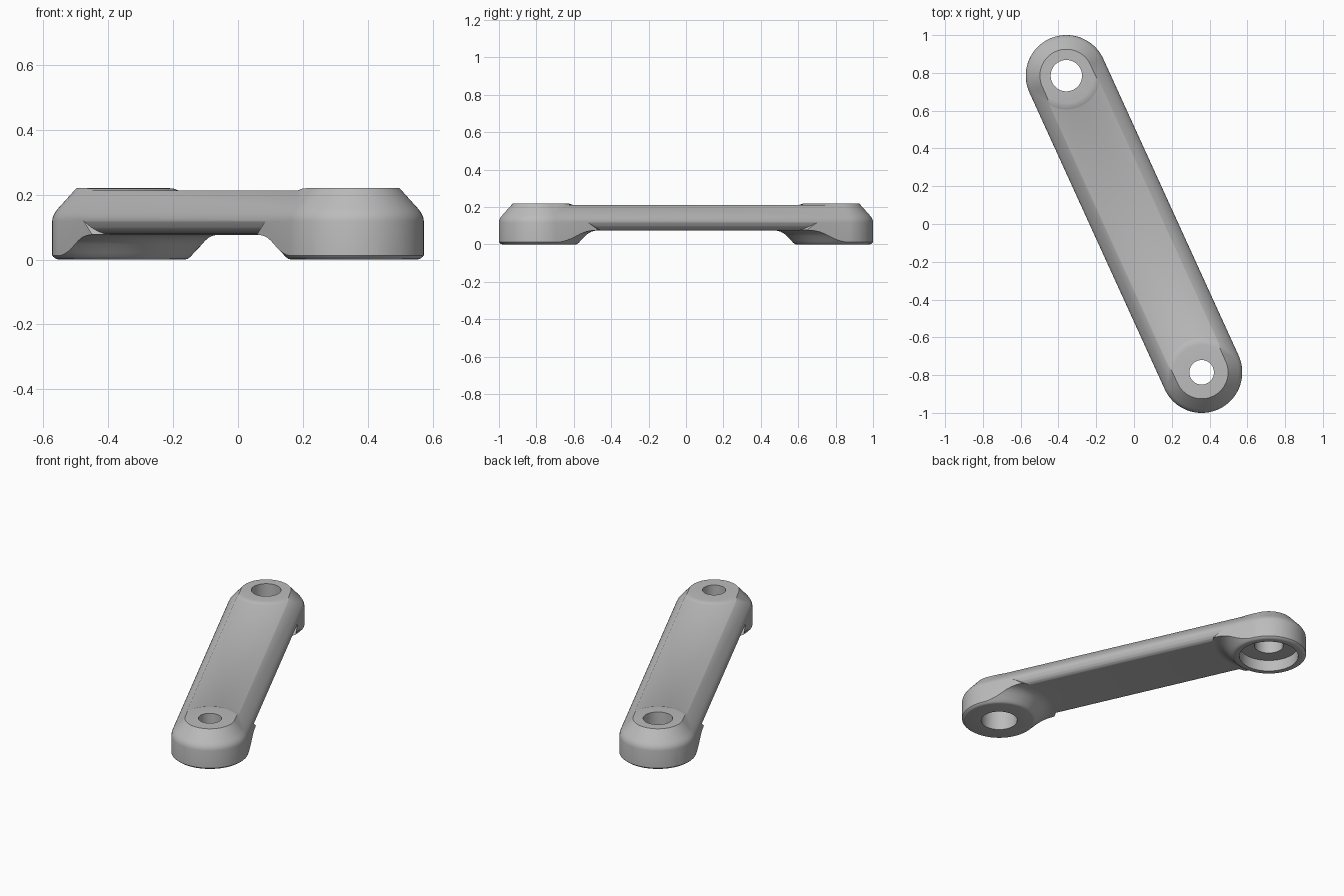
import bpy
import bmesh
import math

cube = bpy.data.objects.get("Cube")
if cube:
    bpy.data.objects.remove(cube, do_unlink=True)

HALF = 0.863                      # half the distance between the two bores
ANGLE = math.atan2(0.358, 0.785)  # lean of the arm seen from above
SEG = 40                          # segments per half circle


def loft(name, profile, half=0.0, y=0.0):
    """Stack rounded-slot outlines (radius, z); half = 0 gives a turned part."""
    bm = bmesh.new()
    rings = []
    for r, z in profile:
        ring = []
        for side in (1, -1):
            count = SEG + 1 if half else SEG
            for i in range(count):
                a = math.pi * i / SEG + (0 if side > 0 else math.pi)
                ring.append(bm.verts.new((r * math.cos(a), y + side * half + r * math.sin(a), z)))
        rings.append(ring)
    n = len(rings[0])
    for low, high in zip(rings, rings[1:]):
        for i in range(n):
            j = (i + 1) % n
            bm.faces.new((low[i], low[j], high[j], high[i]))
    bm.faces.new(rings[0][::-1])
    bm.faces.new(rings[-1])
    mesh = bpy.data.meshes.new(name)
    bm.to_mesh(mesh)
    bm.free()
    obj = bpy.data.objects.new(name, mesh)
    bpy.context.collection.objects.link(obj)
    return obj


def combine(target, tool, operation):
    """Apply a boolean and discard the tool."""
    tool.hide_render = True
    mod = target.modifiers.new(operation, 'BOOLEAN')
    mod.operation = operation
    mod.solver = 'EXACT'
    mod.object = tool
    bpy.context.view_layer.objects.active = target
    bpy.ops.object.modifier_apply(modifier=mod.name)
    bpy.data.objects.remove(tool, do_unlink=True)


# Web of the arm, with rounded lower edges
arm = loft("crank_arm", [(0.165, 0.075), (0.182, 0.079), (0.196, 0.087), (0.207, 0.1),
                         (0.214, 0.116), (0.222, 0.14), (0.3, 0.212)], half=0.8)

# End bosses, flaring into the underside and standing just above the top
boss = [(0.195, 0), (0.203, 0.002), (0.211, 0.008), (0.224, 0.022), (0.247, 0.046),
        (0.262, 0.059), (0.28, 0.069), (0.302, 0.0743), (0.33, 0.077),
        (0.19, 0.207), (0.178, 0.2125), (0.16, 0.2185), (0.146, 0.22)]
for end in (1, -1):
    combine(arm, loft("boss", boss, y=end * HALF), 'UNION')

# Trim everything to the slot outline with its sloping upper edge
outline = [(0.215, -0.05), (0.215, 0.118), (0.2125, 0.132), (0.206, 0.145),
           (0.196, 0.158), (0.14, 0.22), (0.113, 0.25)]
combine(arm, loft("outline", outline, half=HALF), 'INTERSECT')

# Stepped bores: (end, radius, top of cut)
for end, radius, top in ((1, 0.17, 0.07), (1, 0.083, 0.3), (-1, 0.104, 0.15), (-1, 0.065, 0.3)):
    combine(arm, loft("bore", [(radius, -0.1), (radius, top)], y=end * HALF), 'DIFFERENCE')

# Material
metal = bpy.data.materials.new("light_grey_metal")
metal.use_nodes = True
grey = (0.5, 0.5, 0.5, 1)
metal.diffuse_color = grey
metal.node_tree.nodes["Principled BSDF"].inputs["Base Color"].default_value = grey
arm.data.materials.clear()
arm.data.materials.append(metal)

# Smooth shading and final lean
for o in bpy.context.selected_objects:
    o.select_set(False)
arm.select_set(True)
bpy.context.view_layer.objects.active = arm
arm.rotation_euler.z = ANGLE
bpy.ops.object.transform_apply(location=False, rotation=True, scale=False)
bpy.ops.object.shade_smooth_by_angle(angle=math.radians(32))
